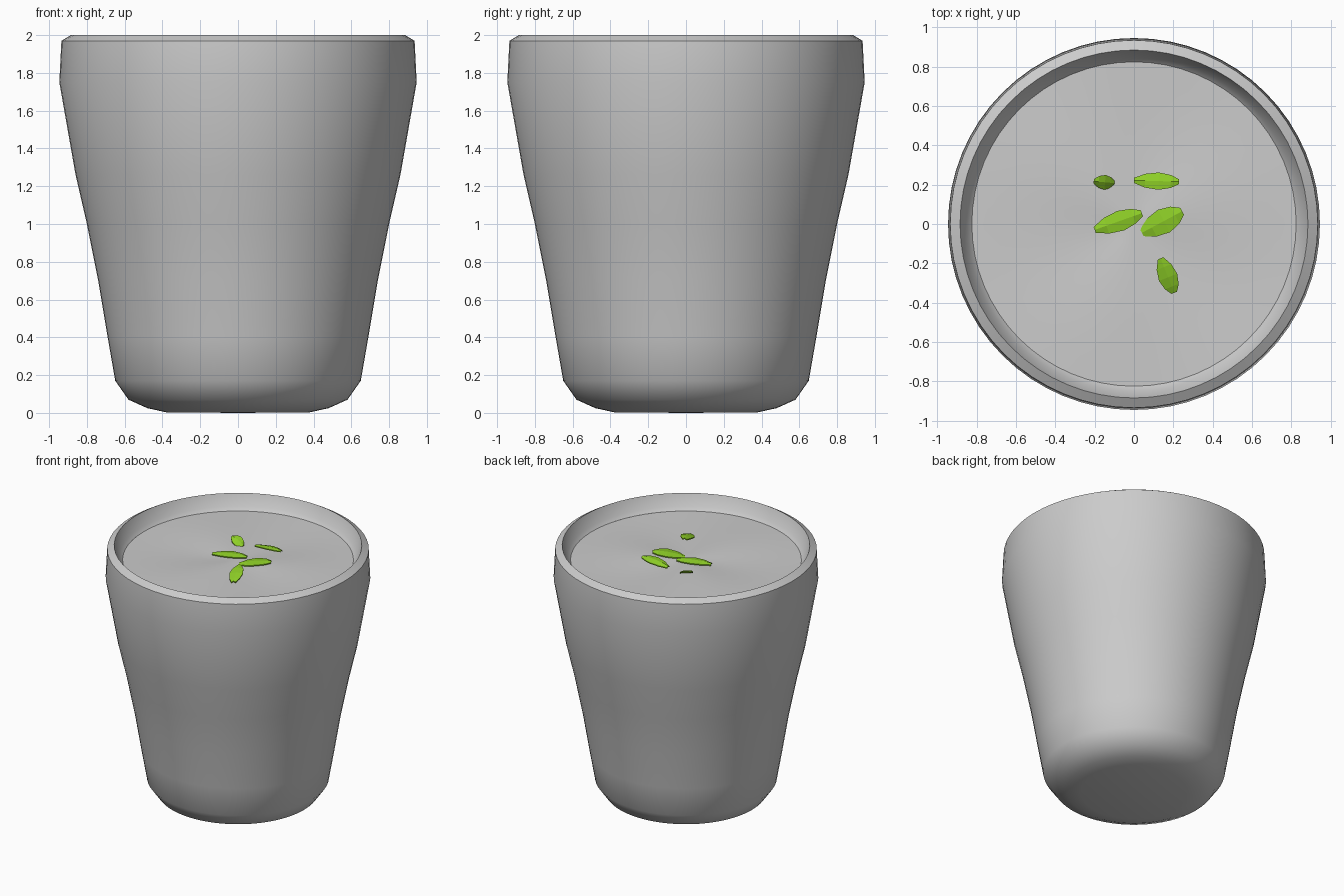
import bpy, bmesh, math
from mathutils import Vector

if "Cube" in bpy.data.objects:
    bpy.data.objects.remove(bpy.data.objects["Cube"])


def finish(bm, name, angle=30, mat=None):
    bmesh.ops.recalc_face_normals(bm, faces=bm.faces)
    me = bpy.data.meshes.new(name)
    bm.to_mesh(me)
    bm.free()
    ob = bpy.data.objects.new(name, me)
    bpy.context.collection.objects.link(ob)
    if mat:
        me.materials.append(mat)
    bpy.ops.object.select_all(action='DESELECT')
    ob.select_set(True)
    bpy.context.view_layer.objects.active = ob
    if angle:
        bpy.ops.object.shade_smooth_by_angle(angle=math.radians(angle))
    return ob


def lathe(profile, steps=64):
    bm = bmesh.new()
    vs = [bm.verts.new((r, 0, z)) for r, z in profile]
    es = [bm.edges.new(p) for p in zip(vs, vs[1:])]
    bmesh.ops.spin(bm, geom=vs + es, cent=(0, 0, 0), axis=(0, 0, 1),
                   angle=2 * math.pi, steps=steps, use_duplicate=False)
    bmesh.ops.remove_doubles(bm, verts=bm.verts, dist=1e-4)
    return bm


# cup: outer wall, bevelled lip and inner wall
cup_profile = [(0, 0), (0.38, 0.003), (0.48, 0.025), (0.58, 0.07), (0.65, 0.17),
               (0.69, 0.40), (0.74, 0.70), (0.80, 1.0), (0.86, 1.26),
               (0.946, 1.75), (0.935, 1.97), (0.885, 2.0),
               (0.85, 1.91), (0.825, 1.885), (0.76, 1.26), (0.64, 0.70),
               (0.55, 0.2), (0, 0.15)]
finish(lathe(cup_profile), "cup", 35)

# liquid: gently rippled disc
liquid = lathe([(0.83 * i / 8, 1.885) for i in range(9)])
for v in liquid.verts:
    r, a = v.co.xy.length, math.atan2(v.co.y, v.co.x)
    v.co.z += 0.008 * math.sin(3 * a + 0.6) * math.sin(math.pi * r / 0.83)
for f in liquid.faces:
    if f.normal.z < 0:
        f.normal_flip()
finish(liquid, "liquid_surface", 60)

# floating leaves: faceted blades with a raised midrib
green = bpy.data.materials.new("leaf_green")
green.diffuse_color = (0.27, 0.62, 0.02, 1)
green.use_nodes = True
green.node_tree.nodes["Principled BSDF"].inputs["Base Color"].default_value = green.diffuse_color


def leaf(name, start, end, width, z, slope):
    a, b = Vector(start), Vector(end)
    mid, d = (a + b) / 2, (b - a)
    side = Vector((-d.y, d.x)).normalized() * width / 2
    bm = bmesh.new()
    rows = []
    for t, w in ((0, 0.3), (0.25, 0.8), (0.55, 1.0), (0.82, 0.75), (1, 0.3)):
        row = []
        for s in (-1, 0, 1):
            p = a + d * t + side * s * w
            h = z + slope[0] * (p.x - mid.x) + slope[1] * (p.y - mid.y)
            h += 0.008 * (1 - abs(s)) + 0.008 * math.sin(math.pi * t)
            row.append(bm.verts.new((p.x, p.y, h)))
        rows.append(row)
    for r0, r1 in zip(rows, rows[1:]):
        for j in range(2):
            bm.faces.new((r0[j], r1[j], r1[j + 1], r0[j + 1]))
    # thin closed blade
    res = bmesh.ops.extrude_face_region(bm, geom=bm.faces[:])
    for e in res["geom"]:
        if isinstance(e, bmesh.types.BMVert):
            e.co.z -= 0.008
    finish(bm, name, None, green)


leaf("leaf_1", (-0.205, 0.217), (-0.10, 0.208), 0.075, 1.908, (-0.35, 0.5))
leaf("leaf_2", (0.0, 0.222), (0.228, 0.215), 0.088, 1.924, (0.08, -0.15))
leaf("leaf_3", (-0.2, -0.03), (0.04, 0.055), 0.105, 1.897, (0.02, 0.0))
leaf("leaf_4", (0.04, -0.045), (0.245, 0.065), 0.13, 1.897, (0.12, 0.05))
leaf("leaf_5", (0.135, -0.175), (0.205, -0.35), 0.10, 1.922, (0.0, 0.27))
